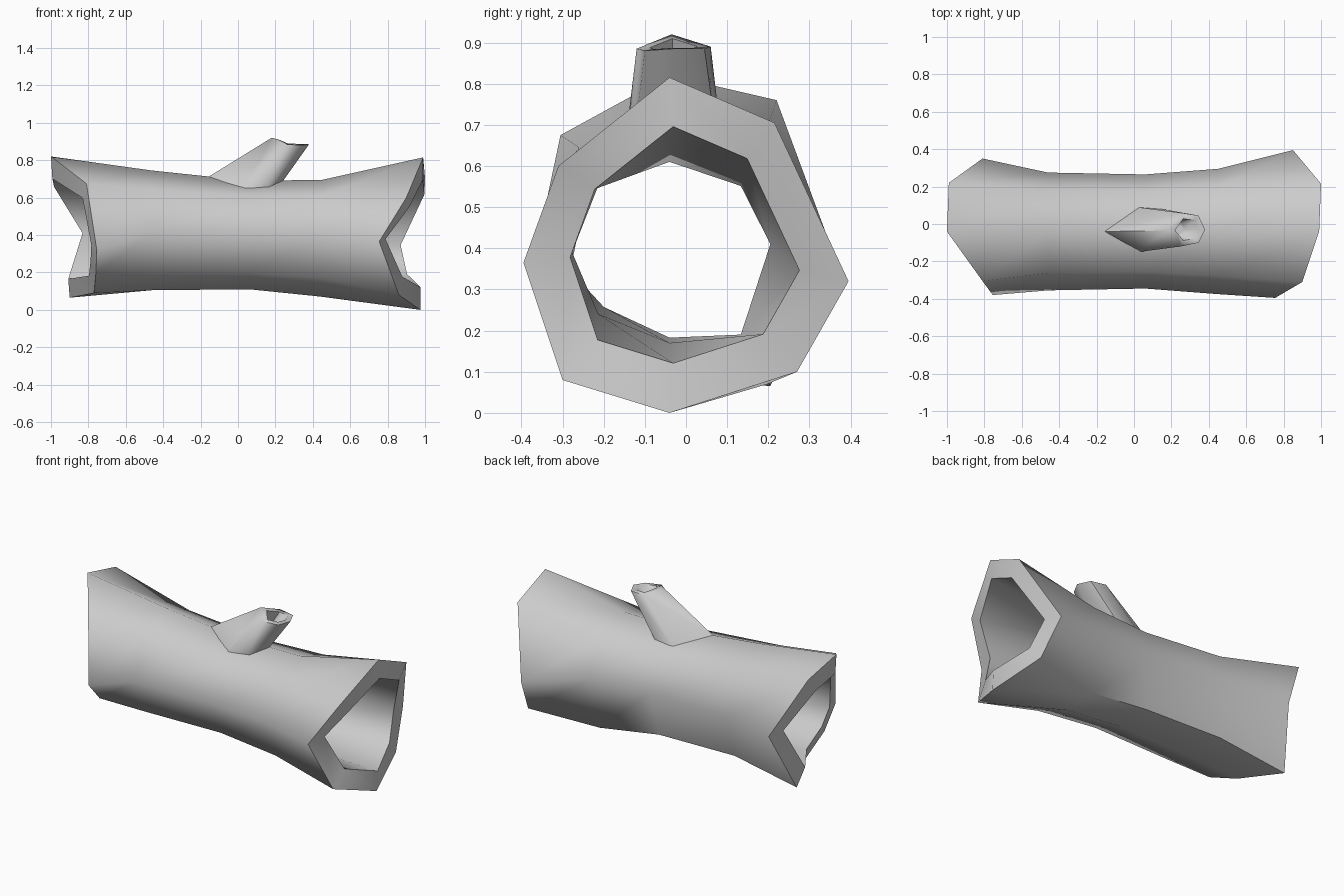
import bpy, bmesh, math
from mathutils import Vector

if "Cube" in bpy.data.objects:
    bpy.data.objects.remove(bpy.data.objects["Cube"])

CY, CZ = -0.04, 0.41   # axis of the log


def loft(name, loops, closed=False, cap=False, angle=58):
    """Skin a series of equal-length point loops into one object."""
    bm = bmesh.new()
    rings = [[bm.verts.new(p) for p in loop] for loop in loops]
    pairs = list(zip(rings, rings[1:]))
    if closed:
        pairs.append((rings[-1], rings[0]))
    for a, b in pairs:
        n = len(a)
        for i in range(n):
            j = (i + 1) % n
            bm.faces.new((a[i], a[j], b[j], b[i]))
    if cap:
        bm.faces.new(rings[0])
        bm.faces.new(rings[-1])
    bmesh.ops.recalc_face_normals(bm, faces=bm.faces)
    mesh = bpy.data.meshes.new(name)
    bm.to_mesh(mesh)
    bm.free()
    ob = bpy.data.objects.new(name, mesh)
    bpy.context.collection.objects.link(ob)
    bpy.ops.object.select_all(action='DESELECT')
    ob.select_set(True)
    bpy.context.view_layer.objects.active = ob
    bpy.ops.object.shade_smooth_by_angle(angle=math.radians(angle))
    return ob


def ring(x, ry, top, bottom, sag=0.0):
    """Eight-sided log section from the top towards +y; sag lowers the back bottom corner."""
    pts = []
    for k in range(8):
        a = k * math.pi / 4
        c = math.cos(a)
        r = top - CZ if c > 0 else CZ - bottom
        pts.append((x, CY + ry * math.sin(a), CZ + r * c - (sag if k == 3 else 0)))
    return pts


def inset(loop, s, cx, cy):
    """Shrink an end loop about a centre to make the inner rim."""
    return [(x + (cx - x) * .15, cy + (y - cy) * s, CZ + (z - CZ) * s) for x, y, z in loop]


# Jagged broken ends of the log
left = [(-1, -.04, .82), (-.99, .22, .76), (-.81, .35, .41), (-.90, .205, .065),
        (-.77, -.04, .09), (-.76, -.265, .195), (-.755, -.38, .32), (-.81, -.305, .675)]
right = [(.99, -.04, .815), (1, .215, .705), (.85, .395, .32), (.89, .27, .10),
         (.975, -.04, 0), (.86, -.30, .08), (.755, -.395, .365), (.90, -.31, .60)]

# Hollow log: outer skin, broken rim, inner skin
mid_left = ring(-.46, .315, .745, .105, .06)
middle = ring(.06, .305, .69, .11, .075)
mid_right = ring(.45, .335, .695, .07, .10)
bore = ring(0, .245, .61, .17, .05)
loft("hollow_log", [left, mid_left, middle, mid_right, right,
                    inset(right, .705, .98, -.01), bore, inset(left, .71, -.95, -.04)],
     closed=True)

# Broken branch stub leaning to the right, with a hollow tip
base = [(-.16, -.04, .71), (.02, .09, .635), (.15, .08, .635),
        (.22, -.04, .66), (.15, -.13, .635), (.02, -.15, .635)]
tip = [(.18, -.035, .92), (.25, .06, .89), (.345, .045, .885),
       (.38, -.03, .885), (.345, -.10, .88), (.25, -.12, .885)]
mid = sum((Vector(p) for p in tip), Vector()) / 6
rim = [mid.lerp(Vector(p), .65) for p in tip]
pit = [mid.lerp(Vector(p), .45) + Vector((-.06, 0, -.09)) for p in tip]
loft("branch_stub", [base, tip, rim, pit], cap=True, angle=62)
